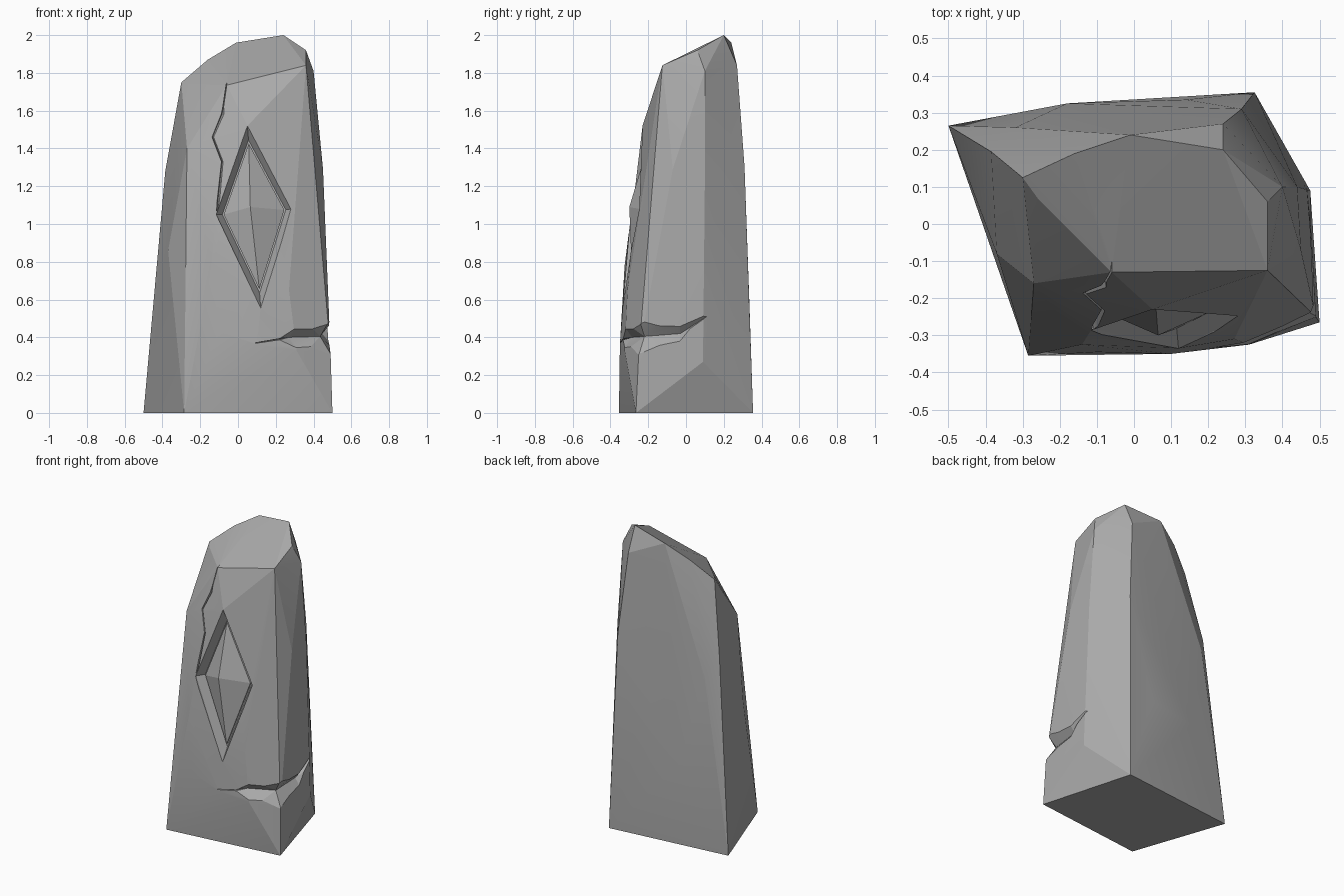
import bpy, bmesh, math
from mathutils import Vector

cube = bpy.data.objects.get("Cube")
if cube:
    bpy.data.objects.remove(cube)

stone = bpy.data.materials.new("stone_grey")
stone.use_nodes = True
stone.diffuse_color = (0.4, 0.4, 0.4, 1)
stone.node_tree.nodes["Principled BSDF"].inputs["Base Color"].default_value = (0.4, 0.4, 0.4, 1)


def finish(name, bm):
    bmesh.ops.recalc_face_normals(bm, faces=bm.faces)
    mesh = bpy.data.meshes.new(name)
    bm.to_mesh(mesh)
    bm.free()
    mesh.materials.append(stone)
    obj = bpy.data.objects.new(name, mesh)
    bpy.context.collection.objects.link(obj)
    return obj


def hull(name, points):
    bm = bmesh.new()
    for p in points:
        bm.verts.new(p)
    res = bmesh.ops.convex_hull(bm, input=bm.verts)
    unused = {v for v in res["geom_interior"] + res["geom_unused"] if isinstance(v, bmesh.types.BMVert)}
    bmesh.ops.delete(bm, geom=list(unused), context="VERTS")
    return finish(name, bm)


def loft(name, sections):
    bm = bmesh.new()
    rings = [[bm.verts.new(p) for p in s] for s in sections]
    for a, b in zip(rings, rings[1:]):
        for i in range(len(a)):
            j = (i + 1) % len(a)
            bm.faces.new((a[i], a[j], b[j], b[i]))
    bm.faces.new(rings[0])
    bm.faces.new(rings[-1])
    bmesh.ops.triangulate(bm, faces=bm.faces)
    return finish(name, bm)


def activate(obj):
    bpy.ops.object.select_all(action="DESELECT")
    obj.select_set(True)
    bpy.context.view_layer.objects.active = obj


def carve(body, cutter):
    mod = body.modifiers.new("carve", "BOOLEAN")
    mod.operation = "DIFFERENCE"
    mod.solver = "EXACT"
    mod.object = cutter
    activate(body)
    bpy.ops.object.modifier_apply(modifier=mod.name)
    bpy.data.objects.remove(cutter)


# Corner points of the chiselled stone
base = [(-.5, .265, 0), (-.285, -.355, 0), (.5, -.265, 0), (.325, .355, 0)]
crown = [(-.3, .125, 1.75), (-.16, .19, 1.87), (-.01, .24, 1.96), (.24, .2, 2),
         (.36, .06, 1.92), (.36, -.125, 1.84), (-.06, -.13, 1.735), (-.26, .07, 1.74),
         (.24, .27, 1.84), (.4, .1, 1.81)]
front = [(-.27, -.16, 1.4), (-.37, -.08, .86), (-.14, -.325, .78), (-.1, -.345, .43),
         (.1, -.35, .36), (.05, -.23, 1.52), (-.115, -.285, 1.06), (.12, -.335, .56),
         (.34, -.19, 1.18), (.27, -.31, .65), (.31, -.325, .33)]
sides = [(.49, -.25, .32), (.45, -.24, .5), (.42, -.155, 1.13), (.45, -.07, 1.29),
         (.475, -.03, .5), (.475, .09, .27), (.44, .1, 1.25), (.29, .31, 1.3),
         (-.385, .195, 1.28), (-.18, .325, .55), (.14, .335, .6), (-.32, .26, 1.15)]
body = hull("standing_stone", base + crown + front + sides)

# Notch wrapping round the lower front corner: x, y, z, half height
notch_path = [(.09, -.335, .37, .01), (.27, -.285, .4, .1), (.435, -.22, .405, .15),
              (.445, -.03, .42, .12), (.46, .14, .53, .01)]
sections = []
for x, y, z, h in notch_path:
    inner = Vector((x, y, z))
    out = Vector((x, y, 0)).normalized() * .1
    up = Vector((0, 0, h))
    sections.append((inner, inner + out - up, inner + out + up))
carve(body, loft("notch_cutter", sections))

# Diamond recess with sloping walls
outer = [Vector(p) for p in ((.05, -.23, 1.52), (-.115, -.28, 1.05), (.12, -.335, .555), (.285, -.255, 1.08))]
centre = sum(outer, Vector()) / 4
deep = Vector((0, .05, 0))
inner = [centre + (p - centre) * .84 + deep for p in outer]
carve(body, hull("diamond_cutter", [p - deep * 2 for p in outer] + outer + inner))

# Zigzag crack above the diamond: a V groove leaning to one side
crack_path = [(-.06, -.13, 1.75), (-.085, -.17, 1.58), (-.135, -.2, 1.46),
              (-.085, -.245, 1.33), (-.112, -.285, 1.07)]
sections = []
for i, p in enumerate(crack_path):
    p = Vector(p)
    width = .012 if i in (0, 4) else .035
    sections.append((p + Vector((0, .03, 0)), p + Vector((-width * .5, -.08, 0)), p + Vector((width, -.08, 0))))
carve(body, loft("crack_cutter", sections))

# Shallow pyramid gem set in the recess
gem_rim = [centre + (p - centre) * .8 + deep * .8 for p in outer]
gem = hull("diamond_boss", gem_rim + [p + deep for p in gem_rim] + [Vector((.065, -.3, 1.09))])

for obj, angle in ((body, 12), (gem, 5)):
    activate(obj)
    bpy.ops.object.shade_smooth_by_angle(angle=math.radians(angle))
